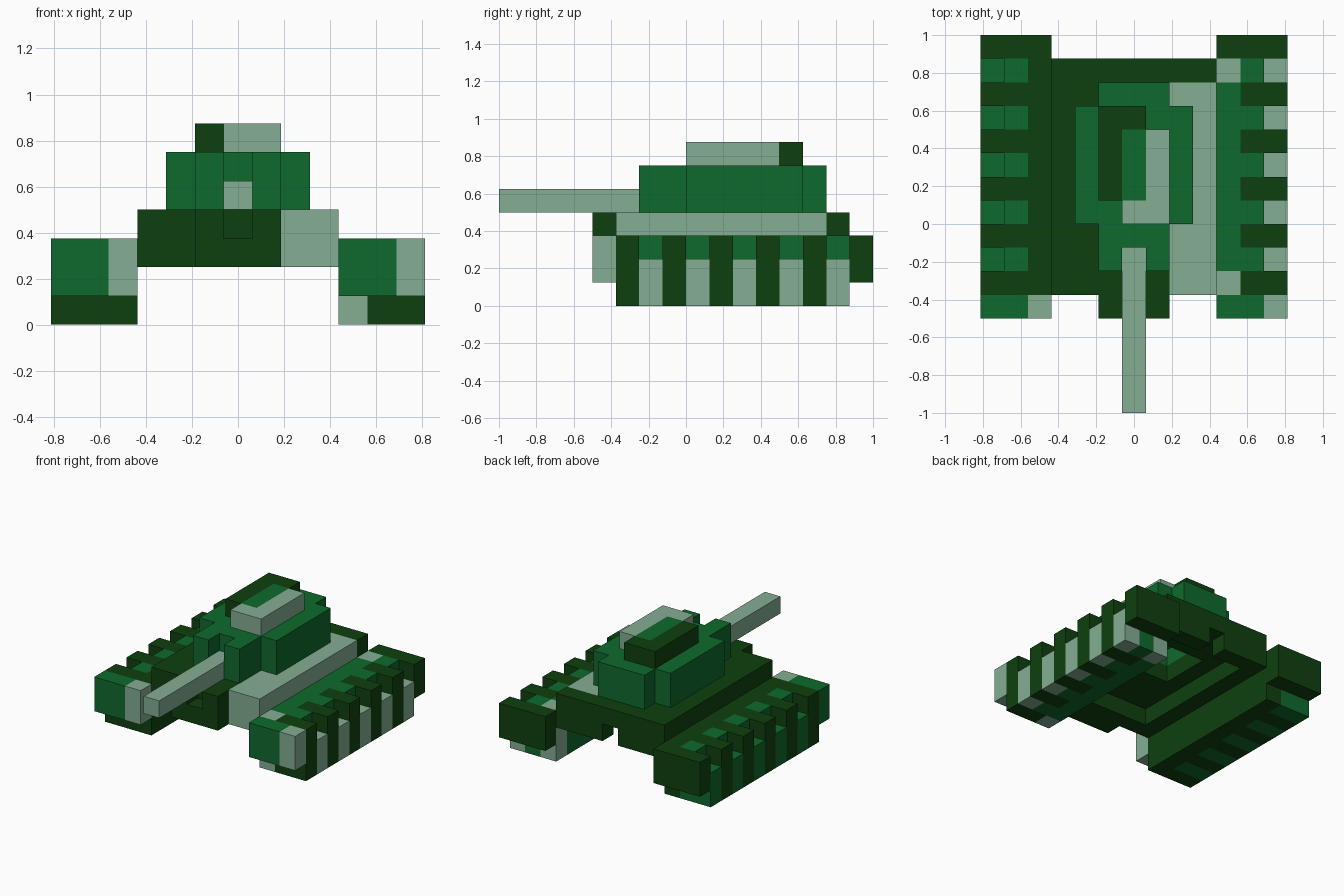
import bpy
import bmesh
from mathutils import Vector

if "Cube" in bpy.data.objects:
    bpy.data.objects.remove(bpy.data.objects["Cube"])

U = 0.125  # one block


def lin(c):
    c /= 255
    return c / 12.92 if c <= 0.04045 else ((c + 0.055) / 1.055) ** 2.4


def material(name, r, g, b):
    m = bpy.data.materials.new(name)
    m.diffuse_color = (lin(r), lin(g), lin(b), 1)
    m.use_nodes = True
    m.node_tree.nodes["Principled BSDF"].inputs["Base Color"].default_value = m.diffuse_color
    return m


MATS = [material("dark_green", 15, 64, 15),
        material("medium_green", 15, 106, 46),
        material("pale_green", 133, 174, 148)]
DARK, MID, PALE = 0, 1, 2


def fill(cells, x, y, z, colour):
    """Fill a range of blocks; colour is an index, a rule, or None to carve."""
    for i in range(*x):
        for j in range(*y):
            for k in range(*z):
                if colour is None:
                    cells.pop((i, j, k), None)
                else:
                    cells[i, j, k] = colour(i, j) if callable(colour) else colour


# Per direction: the two in-plane axes, ordered so the face points outward
DIRS = [(a, s) for a in range(3) for s in (1, -1)]


def build(name, cells):
    """Skin the blocks of one part with their outer faces."""
    bm = bmesh.new()
    for cell, colour in cells.items():
        for a, s in DIRS:
            near = list(cell)
            near[a] += s
            if tuple(near) in cells:
                continue
            corners = []
            for p, q in ((0, 0), (1, 0), (1, 1), (0, 1)):
                c = list(cell)
                c[a] += (s + 1) // 2
                c[(a + 1) % 3] += p
                c[(a + 2) % 3] += q
                corners.append(Vector(((c[0] - 6.5) * U, (c[1] - 8) * U, c[2] * U)))
            if s < 0:
                corners.reverse()
            bm.faces.new([bm.verts.new(v) for v in corners]).material_index = colour
    bmesh.ops.remove_doubles(bm, verts=bm.verts, dist=1e-4)
    mesh = bpy.data.meshes.new(name)
    bm.to_mesh(mesh)
    bm.free()
    for m in MATS:
        mesh.materials.append(m)
    bpy.context.collection.objects.link(bpy.data.objects.new(name, mesh))


# Tracks: raised dark cleats alternate with lower gaps on the outer edge
def left_colour(i, j):
    if j == 4:
        return PALE if i == 2 else MID
    return MID if i < 2 and j in (6, 8, 10, 12, 14) else DARK


def right_colour(i, j):
    if j == 15:
        return DARK
    if j == 4:
        return PALE if i == 12 else MID
    if i == 10:
        return PALE if j in (5, 14) else MID
    if j % 2:
        return DARK
    return PALE if i == 12 else MID


for name, x0, outer, rule in (("left_track", 0, 0, left_colour),
                              ("right_track", 10, 12, right_colour)):
    track = {}
    fill(track, (x0, x0 + 3), (5, 15), (0, 3), rule)
    fill(track, (x0, x0 + 3), (4, 16, 11), (1, 3), rule)     # front and rear overhangs
    fill(track, (outer, outer + 1), (6, 15, 2), (2, 3), None)  # gaps between cleats
    build(name, track)

# Hull: deck on four walls, open underneath
hull = {}
fill(hull, (3, 10), (5, 15), (2, 4), lambda i, j: PALE if i >= 8 and j < 14 else DARK)
fill(hull, (4, 9), (6, 14), (2, 3), None)
fill(hull, (5, 8), (9, 12), (3, 4), None)
fill(hull, (5, 8), (4, 5), (2, 4), DARK)      # nose
fill(hull, (6, 7), (4, 5), (3, 4), None)      # nose notch
fill(hull, (6, 7), (14, 15), (2, 3), None)    # rear notch
build("hull", hull)

# Turret: cross-shaped shell with a slot for the gun
turret = {}
fill(turret, (5, 8), (6, 14), (4, 6), MID)
fill(turret, (4, 9), (8, 13), (4, 6), MID)
fill(turret, (6, 7), (6, 7), (4, 6), None)
fill(turret, (5, 8), (9, 12), (4, 5), None)
build("turret", turret)

# Gun barrel
barrel = {}
fill(barrel, (6, 7), (0, 7), (4, 5), PALE)
build("gun_barrel", barrel)

# Hatch: dark and pale L-shapes around a medium centre
hatch = {}
fill(hatch, (5, 7), (9, 13), (6, 7), DARK)
fill(hatch, (6, 8), (8, 12), (6, 7), PALE)
fill(hatch, (6, 7), (9, 12), (6, 7), MID)
build("hatch", hatch)
